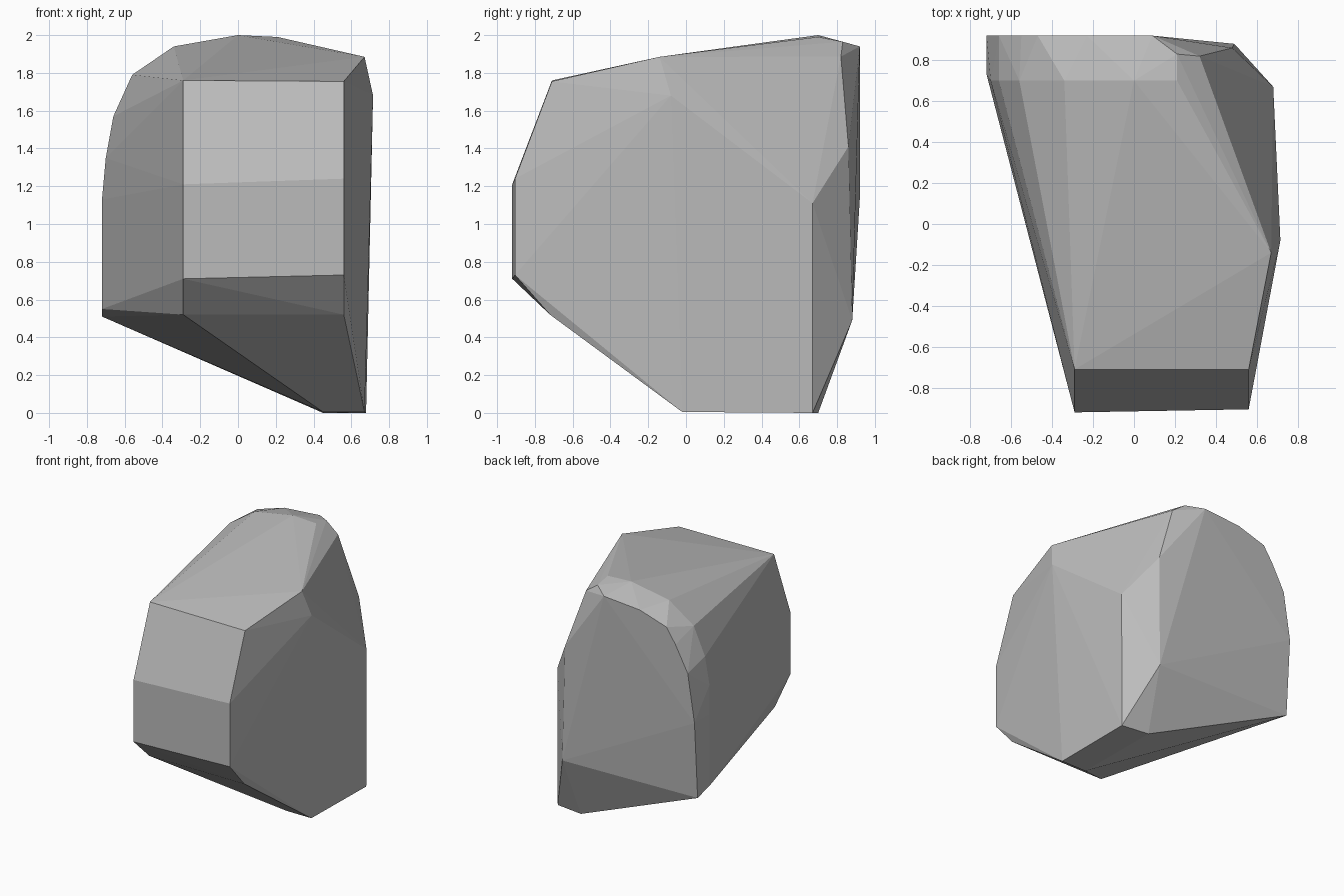
import bpy
import bmesh

cube = bpy.data.objects.get("Cube")
if cube:
    bpy.data.objects.remove(cube, do_unlink=True)

stone = bpy.data.materials.new("stone grey")
stone.use_nodes = True
grey = (0.5, 0.5, 0.5, 1)
stone.diffuse_color = grey
bsdf = next(n for n in stone.node_tree.nodes if n.type == "BSDF_PRINCIPLED")
bsdf.inputs["Base Color"].default_value = grey
bsdf.inputs["Roughness"].default_value = 0.9

# Corner points of the boulder, grouped by region
nose = [(x, y, z) for x, rows in (
    (-0.29, ((-0.71, 1.76), (-0.92, 1.21), (-0.92, 0.71), (-0.72, 0.52))),
    (0.56, ((-0.71, 1.755), (-0.905, 1.24), (-0.905, 0.73), (-0.72, 0.52))),
) for y, z in rows]
base = [(0.67, -0.02, 0.005), (0.45, -0.02, 0.005), (0.678, 0.67, 0), (0.45, 0.7, 0)]
# Rounded shoulder, just ahead of the back face
shoulder = [(x, 0.7, z) for x, z in (
    (-0.7, 1.35), (-0.66, 1.57), (-0.56, 1.79), (-0.34, 1.94), (0, 2), (0.21, 1.99))]
shoulder += [(-0.72, 0.73, 0.55), (-0.72, 0.73, 1.13)]
# Rim of the back face
rim = [(x, 0.92, z) for x, z in (
    (-0.72, 1.13), (-0.66, 1.515), (-0.55, 1.72), (-0.47, 1.84), (-0.23, 1.915), (0.09, 1.94))]
rim += [(-0.72, 0.88, 0.51), (0.49, 0.88, 0.49)]
# Chipped corner and bulge of the left side
flank = [(0.21, 0.83, 1.965), (0.32, 0.82, 1.886), (0.48, 0.86, 1.41),
         (0.68, 0.67, 1.11), (0.67, -0.14, 1.885), (0.715, -0.08, 1.68)]

# Wrap the corners in a faceted convex skin
bm = bmesh.new()
for p in nose + base + shoulder + rim + flank:
    bm.verts.new(p)
hull = bmesh.ops.convex_hull(bm, input=bm.verts)
loose = {g for g in hull["geom_interior"] + hull["geom_unused"]
         if isinstance(g, bmesh.types.BMVert)}
bmesh.ops.delete(bm, geom=list(loose), context="VERTS")
bmesh.ops.recalc_face_normals(bm, faces=bm.faces)
mesh = bpy.data.meshes.new("boulder")
bm.to_mesh(mesh)
bm.free()
mesh.materials.append(stone)
boulder = bpy.data.objects.new("boulder", mesh)
bpy.context.collection.objects.link(boulder)
